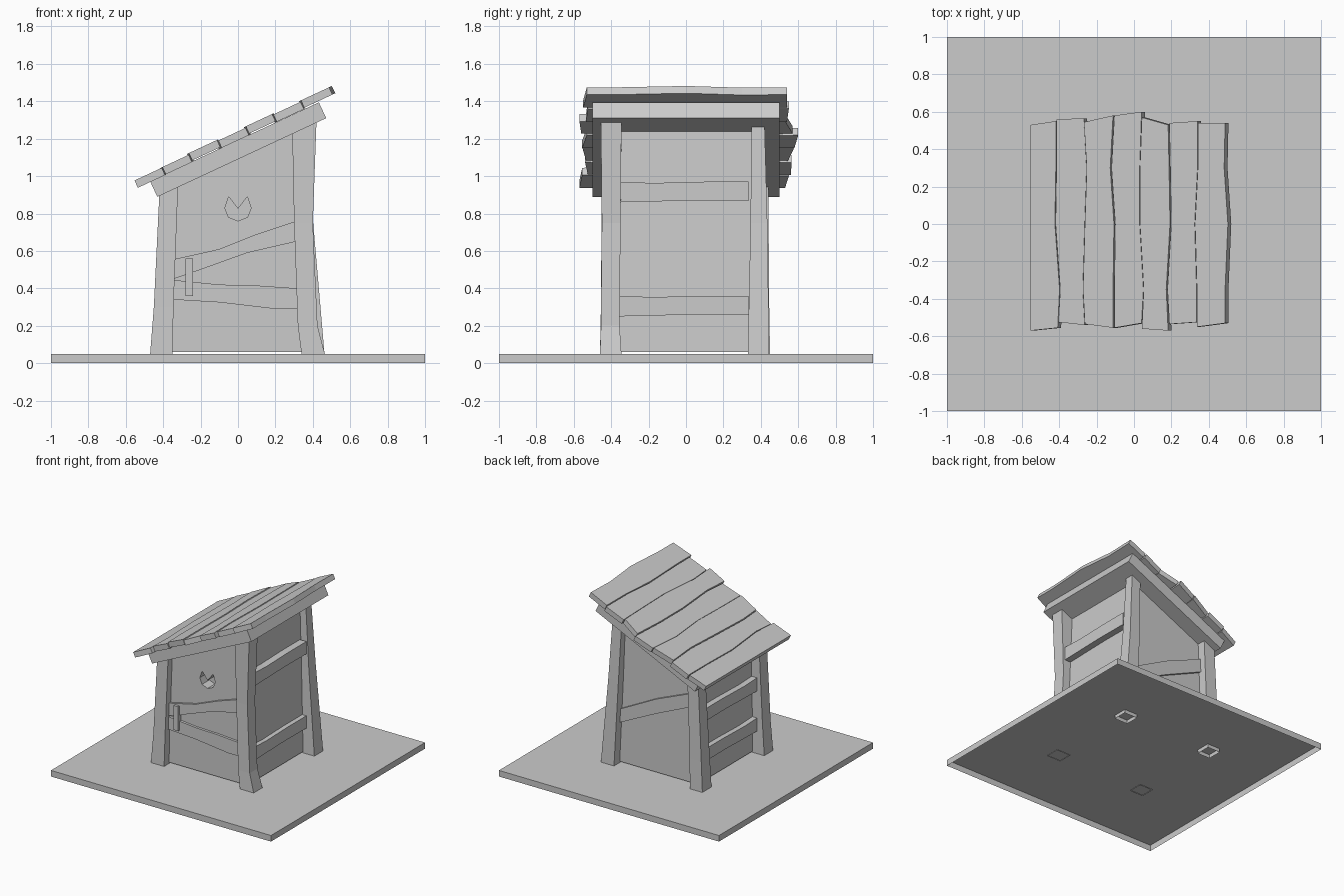
import bpy, bmesh, math
from mathutils import Matrix

cube = bpy.data.objects.get("Cube")
if cube:
    bpy.data.objects.remove(cube, do_unlink=True)

grey = bpy.data.materials.new("plain_grey")
grey.use_nodes = True
GREY = (0.6, 0.6, 0.6, 1)
grey.diffuse_color = GREY
grey.node_tree.nodes["Principled BSDF"].inputs["Base Color"].default_value = GREY

SLOPE = math.radians(25)
# Frames turn (across, up, depth) into world space
FRONT = Matrix(((1, 0, 0, 0), (0, 0, 1, 0), (0, 1, 0, 0), (0, 0, 0, 1)))
SIDE = Matrix(((0, 0, 1, 0), (1, 0, 0, 0), (0, 1, 0, 0), (0, 0, 0, 1)))
FLAT = Matrix.Identity(4)
ROOF = Matrix.Translation((0, 0, 1.195)) @ Matrix.Rotation(-SLOPE, 4, 'Y')


def under_roof(x):
    return 1.11 + math.tan(SLOPE) * x


def loft(name, rings, frame=FLAT, open_base=False):
    """Join equal rings of points into a solid, or a shell open at the first ring."""
    bm = bmesh.new()
    loops = [[bm.verts.new(frame @ Matrix.Translation(p).translation) for p in r] for r in rings]
    n = len(loops[0])
    for a, b in zip(loops, loops[1:]):
        for i in range(n):
            j = (i + 1) % n
            bm.faces.new((a[i], a[j], b[j], b[i]))
    if not open_base:
        bm.faces.new(loops[0])
    bm.faces.new(loops[-1])
    bmesh.ops.recalc_face_normals(bm, faces=bm.faces)
    mesh = bpy.data.meshes.new(name)
    bm.to_mesh(mesh)
    bm.free()
    mesh.materials.append(grey)
    obj = bpy.data.objects.new(name, mesh)
    bpy.context.collection.objects.link(obj)
    return obj


def prism(name, outline, lo, hi, frame, open_base=False):
    return loft(name, [[(p, q, d) for p, q in outline] for d in (lo, hi)], frame, open_base)


def rect(x0, x1, y0, y1):
    return [(x0, y0), (x1, y0), (x1, y1), (x0, y1)]


def board(name, lower, upper, lo, hi, frame):
    return prism(name, lower + upper[::-1], lo, hi, frame)


# Ground: a shallow tray turned upside down, open underneath
prism("ground_tray", rect(-1, 1, -1, 1), 0, 0.05, FLAT, open_base=True)

# Hut body with a crescent cut in the front
body = prism("hut_walls", [(-0.365, 0.06), (0.36, 0.06), (0.318, under_roof(0.318)),
                           (-0.345, under_roof(-0.345))], -0.395, 0.37, FRONT)
crescent = [(0, 0.825), (-0.05, 0.89), (-0.07, 0.83), (-0.05, 0.78),
            (0, 0.76), (0.05, 0.78), (0.07, 0.83), (0.05, 0.89)]
cutter = prism("crescent_cutter", crescent, -0.45, -0.3, FRONT)
cutter.hide_render = True
carve = body.modifiers.new("carve", 'BOOLEAN')
carve.operation = 'DIFFERENCE'
carve.solver = 'EXACT'
carve.object = cutter
bpy.context.view_layer.objects.active = body
bpy.ops.object.modifier_apply(modifier=carve.name)
bpy.data.objects.remove(cutter, do_unlink=True)

# Corner posts: height (None meets the roof), x reach, y reach; the back feet sink deeper
posts = {
    "front_post_right": [(0.047, 0.34, 0.465, -0.46, -0.345), (0.2, 0.32, 0.425, -0.455, -0.355),
                         (0.75, 0.3, 0.4, -0.45, -0.35), (None, 0.29, 0.42, -0.455, -0.345)],
    "back_post_right": [(0.02, 0.345, 0.465, 0.33, 0.445), (0.75, 0.31, 0.402, 0.345, 0.435),
                        (None, 0.29, 0.37, 0.35, 0.42)],
    "front_post_left": [(0.046, -0.47, -0.35, -0.46, -0.345), (0.3, -0.45, -0.345, -0.455, -0.35),
                        (None, -0.42, -0.32, -0.45, -0.35)],
    "back_post_left": [(0.02, -0.465, -0.35, 0.33, 0.45), (0.3, -0.45, -0.345, 0.335, 0.445),
                       (None, -0.42, -0.32, 0.345, 0.44)],
}
for name, stages in posts.items():
    loft(name, [[(x, y, under_roof(x) if z is None else z) for x, y in rect(*reach)]
                for z, *reach in stages], open_base=True)

# Front boards and door handle
board("front_upper_board", [(-0.345, 0.45), (-0.2, 0.5), (0.05, 0.59), (0.31, 0.65)],
      [(-0.345, 0.555), (-0.1, 0.61), (0.1, 0.69), (0.31, 0.76)], -0.415, -0.385, FRONT)
board("front_lower_board", [(-0.35, 0.34), (-0.1, 0.325), (0.2, 0.29), (0.32, 0.29)],
      [(-0.35, 0.445), (-0.1, 0.42), (0.1, 0.415), (0.32, 0.4)], -0.415, -0.385, FRONT)
prism("door_handle", rect(-0.28, -0.24, 0.36, 0.56), -0.435, -0.385, FRONT)

# Back board
board("back_board", [(-0.34, 0.7), (0, 0.55), (0.33, 0.39)],
      [(-0.34, 0.81), (0, 0.67), (0.33, 0.5)], 0.36, 0.39, FRONT)

# Side boards, the same wavy cut at each height
for side, lo, hi, heights in (("right", 0.3, 0.387, (0.25, 0.86)),
                              ("left", -0.4, -0.32, (0.23, 0.56))):
    for label, z in zip(("lower", "upper"), heights):
        board(f"{side}_{label}_board", [(-0.36, z), (0.05, z + 0.01), (0.335, z + 0.008)],
              [(-0.36, z + 0.11), (-0.18, z + 0.103), (0.1, z + 0.11), (0.335, z + 0.11)],
              lo, hi, SIDE)

# Roof bed
prism("roof_bed", rect(-0.52, 0.476, -0.5, 0.5), -0.095, -0.002, ROOF)

# Wavy roof planks between neighbouring edge lines
stations = (-0.35, 0, 0.3)
edges = [(-0.56, -0.56, -0.56, -0.56, -0.56), (-0.41, -0.4, -0.425, -0.42, -0.42),
         (-0.265, -0.275, -0.265, -0.255, -0.27), (-0.11, -0.11, -0.105, -0.125, -0.11),
         (0.04, 0.05, 0.03, 0.03, 0.04), (0.185, 0.175, 0.195, 0.19, 0.185),
         (0.335, 0.335, 0.325, 0.34, 0.34), (0.49, 0.49, 0.505, 0.485, 0.49)]
fronts = [(-0.57, -0.555), (-0.525, -0.54), (-0.535, -0.555), (-0.555, -0.53),
          (-0.56, -0.57), (-0.535, -0.525), (-0.55, -0.53)]
backs = [(0.53, 0.55), (0.56, 0.565), (0.545, 0.58), (0.58, 0.6),
         (0.57, 0.53), (0.54, 0.55), (0.54, 0.54)]
lifts = (-0.007, -0.005, 0.003, -0.003, 0.004, -0.001, 0.005)


def edge_line(xs, front, back, shift):
    return [((x + 0.019) / math.cos(SLOPE) + shift, y)
            for x, y in zip(xs, (front, *stations, back))]


for i, (f, b, lift) in enumerate(zip(fronts, backs, lifts)):
    board(f"roof_plank_{i + 1}", edge_line(edges[i], f[0], b[0], 0.003),
          edge_line(edges[i + 1], f[1], b[1], -0.002), lift, lift + 0.043, ROOF)
